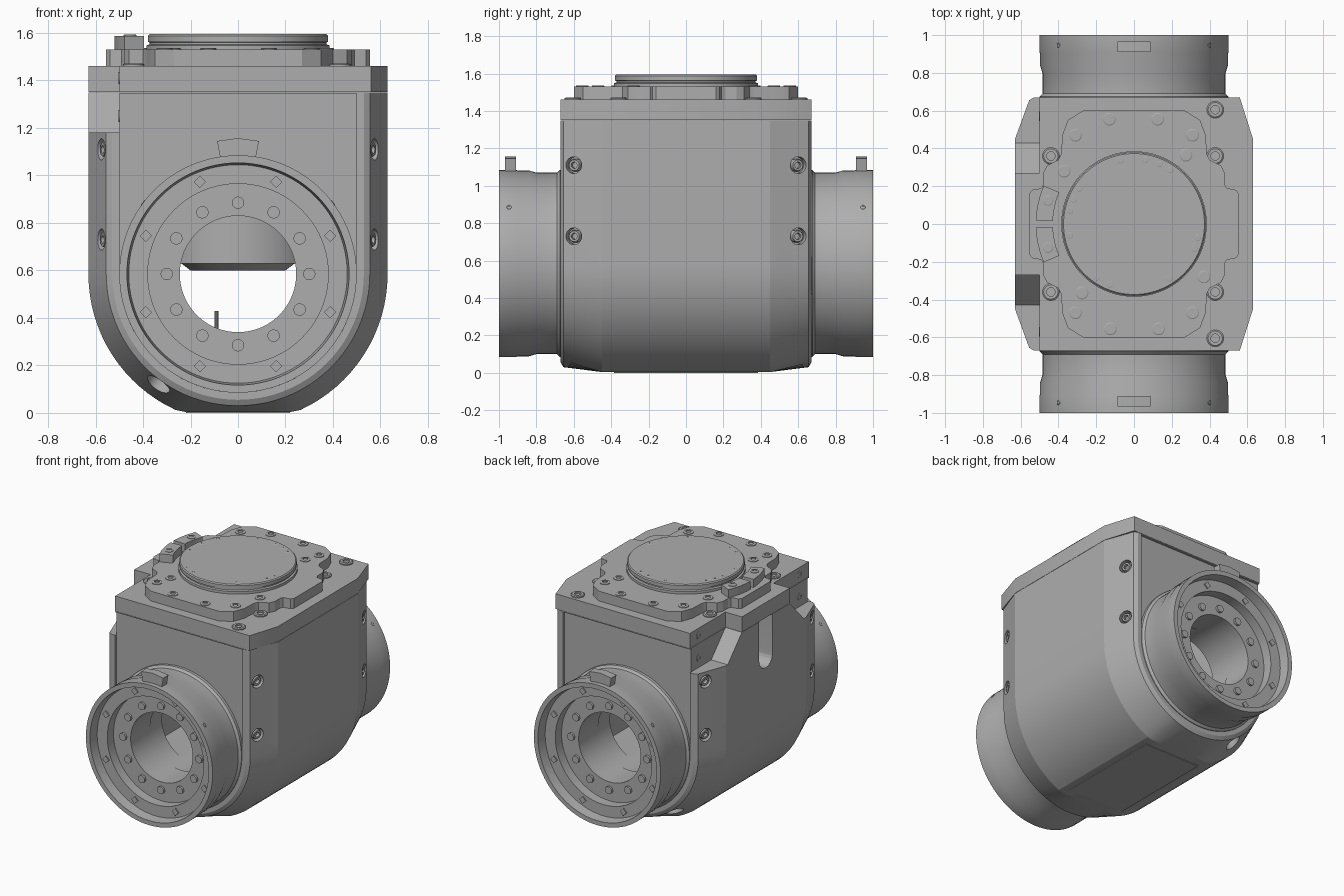
import bpy, bmesh, math
from mathutils import Vector, Matrix

cube = bpy.data.objects.get("Cube")
if cube:
    bpy.data.objects.remove(cube)

grey = bpy.data.materials.new("machined_grey")
grey.use_nodes = True
COLOR = (0.42, 0.42, 0.42, 1)
grey.diffuse_color = COLOR
grey.node_tree.nodes["Principled BSDF"].inputs["Base Color"].default_value = COLOR

CZ = 0.585   # height of the horizontal bore axis
SIGNS = (-1, 1)


def finish(name, bm, angle=25):
    bmesh.ops.remove_doubles(bm, verts=bm.verts, dist=1e-5)
    bmesh.ops.recalc_face_normals(bm, faces=bm.faces)
    mesh = bpy.data.meshes.new(name)
    bm.to_mesh(mesh)
    bm.free()
    mesh.materials.append(grey)
    ob = bpy.data.objects.new(name, mesh)
    bpy.context.collection.objects.link(ob)
    smooth(ob, angle)
    return ob


def smooth(ob, angle):
    bpy.ops.object.select_all(action='DESELECT')
    ob.select_set(True)
    bpy.context.view_layer.objects.active = ob
    bpy.ops.object.shade_smooth_by_angle(angle=math.radians(angle))


def loft(bm, rings, closed=False):
    """Skin equal-length rings of points; cap the ends unless closed."""
    rows = [[bm.verts.new(p) for p in ring] for ring in rings]
    n = len(rows[0])
    for a, b in zip(rows, rows[1:] + rows[:1] if closed else rows[1:]):
        for i in range(n):
            j = (i + 1) % n
            bm.faces.new((a[i], a[j], b[j], b[i]))
    if not closed:
        bm.faces.new(rows[0])
        bm.faces.new(rows[-1])


def prism(name, pts, lo, hi, axis):
    place = {'x': lambda u, v, d: (d, u, v),
             'y': lambda u, v, d: (u, d, v),
             'z': lambda u, v, d: (u, v, d)}[axis]
    bm = bmesh.new()
    loft(bm, [[place(u, v, d) for u, v in pts] for d in (lo, hi)])
    return finish(name, bm)


def spin(bm, profile, origin, direction, segs):
    """Revolve a (radius, distance) profile about an axis through origin."""
    turn = Vector(direction).to_track_quat('Z', 'Y').to_matrix().to_4x4()
    frame = Matrix.Translation(origin) @ turn
    rings = []
    for k in range(segs):
        a = math.tau * k / segs
        rings.append([frame @ Vector((r * math.cos(a), r * math.sin(a), h)) for r, h in profile])
    loft(bm, rings, closed=True)


def lathe(name, profile, origin=(0, 0, 0), direction=(0, 0, 1), segs=64):
    bm = bmesh.new()
    spin(bm, profile, origin, direction, segs)
    bmesh.ops.dissolve_degenerate(bm, dist=1e-6, edges=bm.edges)
    return finish(name, bm)


def screws(name, spots, r, h):
    """Screw heads with a sunken socket, each spot = (position, direction)."""
    bm = bmesh.new()
    head = [(0, -0.02), (r, -0.02), (r, h * 0.6), (r * 0.85, h),
            (r * 0.5, h), (r * 0.5, h * 0.2), (0, h * 0.2)]
    for pos, direction in spots:
        spin(bm, head, pos, direction, 18)
    bmesh.ops.dissolve_degenerate(bm, dist=1e-6, edges=bm.edges)
    return finish(name, bm)


def rod(name, pos, direction, r, d, segs=28):
    return lathe(name, [(0, -d), (r, -d), (r, d), (0, d)], pos, direction, segs)


def cut(target, cutters):
    for c in cutters:
        mod = target.modifiers.new("cut", 'BOOLEAN')
        mod.operation = 'DIFFERENCE'
        mod.solver = 'EXACT'
        mod.object = c
        bpy.context.view_layer.objects.active = target
        bpy.ops.object.modifier_apply(modifier=mod.name)
        bpy.data.objects.remove(c)


# Housing: U-shaped sections lofted from front to back
def section(y, hw, top):
    arc = [math.pi * k / 44 for k in range(45)]
    pts = [(hw * math.cos(a), y, max(0.004, CZ - hw * math.sin(a))) for a in arc]
    return [(hw, y, top)] + pts + [(-hw, y, top)]


half = [(0.655, 0.50, 1.345), (0.67, 0.50, 1.345), (0.67, 0.53, 1.35),
        (0.655, 0.555, 1.35), (0.45, 0.63, 1.35)]
bm = bmesh.new()
loft(bm, [section(-y, w, t) for y, w, t in half] + [section(y, w, t) for y, w, t in half[::-1]])
housing = finish("housing", bm)

# Openings in the housing: cavity, bore, side slot, shoulders, screw pockets
cutters = [
    prism("cavity_cutter", [(-0.36, 0.36), (0.36, 0.36), (0.36, 1.25), (-0.36, 1.25)], -0.5, 0.5, 'y'),
    rod("bore_cutter", (0, 0, CZ), (0, 1, 0), 0.25, 0.8, 64),
]
slot = [(0.075 * math.cos(a), 1.07 + 0.075 * math.sin(a))
        for a in [math.pi * (1 + k / 12) for k in range(13)]]
cutters.append(prism("slot_cutter", [(-0.075, 1.4)] + slot + [(0.075, 1.4)], -0.7, -0.3, 'x'))
side_screws = []
for s in SIGNS:
    shoulder = [(0.27, 1.4), (0.27, 1.35), (0.43, 1.18), (0.7, 1.18), (0.7, 1.4)]
    cutters.append(prism("shoulder_cutter", [(s * y, z) for y, z in shoulder], -0.7, -0.5, 'x'))
    cutters.append(rod("drain_cutter", (-0.35, s * 0.6, 0.1), (-0.58, 0, -0.8), 0.055, 0.06))
    for side in SIGNS:
        n = Vector((side * 0.205, s * 0.075, 0)).normalized()
        for z in (1.11, 0.73):
            p = Vector((side * 0.575, s * 0.6, z))
            cutters.append(rod("pocket_cutter", p, n, 0.045, 0.04))
            side_screws.append((p - n * 0.035, n))
cut(housing, cutters)
smooth(housing, 14)
screws("side_screws", side_screws, 0.034, 0.03)

# Inner drum and pin seen through the bore
lathe("inner_drum", [(0, 0.6), (0.2, 0.6), (0.24, 0.63), (0.34, 0.63), (0.34, 1.3), (0, 1.3)])
rod("inner_pin", (-0.09, 0, 0.38), (0, 0, 1), 0.008, 0.05, 10)

# Bottom access plate
prism("bottom_plate", [(-0.22, -0.385), (0.22, -0.385), (0.22, 0.385), (-0.22, 0.385)], 0, 0.008, 'z')
screws("bottom_screws", [((x * 0.18, y * 0.34, 0.001), (0, 0, -1)) for x in SIGNS for y in SIGNS],
       0.022, 0.001)

# Top plate with the left tab
right_edge = [(0.56, -0.67), (0.63, -0.45), (0.63, 0.45), (0.56, 0.67)]
left_edge = [(-0.5, 0.67), (-0.5, 0.27), (-0.63, 0.27), (-0.63, -0.27), (-0.5, -0.27), (-0.5, -0.67)]
prism("top_plate", right_edge + left_edge, 1.352, 1.46, 'z')
up = (0, 0, 1)
screws("plate_screws", [((x, s * y, 1.46), up) for s in SIGNS
                        for x, y in ((0.43, 0.36), (0.43, 0.605), (-0.44, 0.36))], 0.045, 0.012)
screws("shoulder_screws", [((-0.5, s * 0.57, z), (-1, 0, 0)) for s in SIGNS for z in (1.41, 1.25)],
       0.025, 0.004)

# Stepped cover, one quarter outline mirrored twice
quarter = [(0.555, 0.16), (0.54, 0.18), (0.49, 0.19), (0.48, 0.21), (0.48, 0.27), (0.46, 0.31),
           (0.4, 0.34), (0.385, 0.37), (0.38, 0.47), (0.35, 0.55), (0.27, 0.6)]
top_half = quarter + [(-x, y) for x, y in quarter[::-1]]
prism("cover", top_half + [(-x, -y) for x, y in top_half], 1.46, 1.53, 'z')
spots = [(-0.13, 0.555), (0.125, 0.555), (0.31, 0.47), (-0.31, 0.47), (0.275, 0.365), (-0.37, 0.28)]
screws("cover_screws", [((s * x, s * y, 1.53), up) for s in SIGNS for x, y in spots], 0.034, 0.007)

# Rotating output disc
lathe("output_disc", [(0, 1.52), (0.385, 1.52), (0.385, 1.548), (0.372, 1.552), (0.372, 1.56),
                      (0.38, 1.563), (0.38, 1.588), (0.373, 1.595), (0, 1.595)], segs=96)
marks = [102, 80, 67, 56, 147, 158, 168, 190, 235, 248, 303, 338, 348]
screws("disc_screws", [((0.345 * math.cos(a), 0.345 * math.sin(a), 1.593), up)
                       for a in map(math.radians, marks)], 0.017, 0.003)

# Curved stop blocks beside the disc
for s in SIGNS:
    angles = [math.radians(180 + s * d) for d in (2, 7, 12, 17, 23)]
    outline = [(0.43 * math.cos(a), 0.43 * math.sin(a)) for a in angles]
    outline += [(0.52 * math.cos(a), 0.52 * math.sin(a)) for a in angles[::-1]]
    prism("stop_block", outline, 1.52, 1.588, 'z')
screws("stop_screws", [((-0.455, s * 0.125, 1.588), up) for s in SIGNS], 0.028, 0.005)

# Front and back flanges with recessed faces, screws and lug
flange = [(0.245, 0.64), (0.5, 0.64), (0.5, 0.675), (0.485, 0.69), (0.485, 0.8), (0.497, 0.84),
          (0.497, 0.9), (0.5, 0.91), (0.5, 1.0), (0.468, 1.0), (0.46, 0.93), (0.38, 0.93),
          (0.38, 0.86), (0.245, 0.86)]
for s, end in zip(SIGNS, ("front", "back")):
    out = (0, s, 0)
    lathe(end + "_flange", flange, (0, 0, CZ), out, 96)

    def around(r, y, count, start):
        turn = [math.radians(start) + math.tau * k / count for k in range(count)]
        return [(r * math.cos(a), s * y, CZ + r * math.sin(a)) for a in turn]

    for i, p in enumerate(around(0.3, 0.865, 12, 0)):
        rod(end + "_flange_bolt", p, out, 0.026, 0.01, 20)
    for p in around(0.42, 0.93, 8, 22.5):
        rod(end + "_flange_clip", p, out, 0.026, 0.008, 4)
    radial = [Vector((x * 0.8, 0, 0.6)) for x in SIGNS]
    screws(end + "_rim_screws", [(Vector((0, s * 0.945, CZ)) + n * 0.498, n) for n in radial],
           0.014, 0.004)
    lug = [(-0.072, 1.06), (0.072, 1.06), (0.088, 1.145), (0, 1.157), (-0.088, 1.145)]
    prism(end + "_lug", lug, *sorted((s * 0.91, s * 0.967)), 'y')
